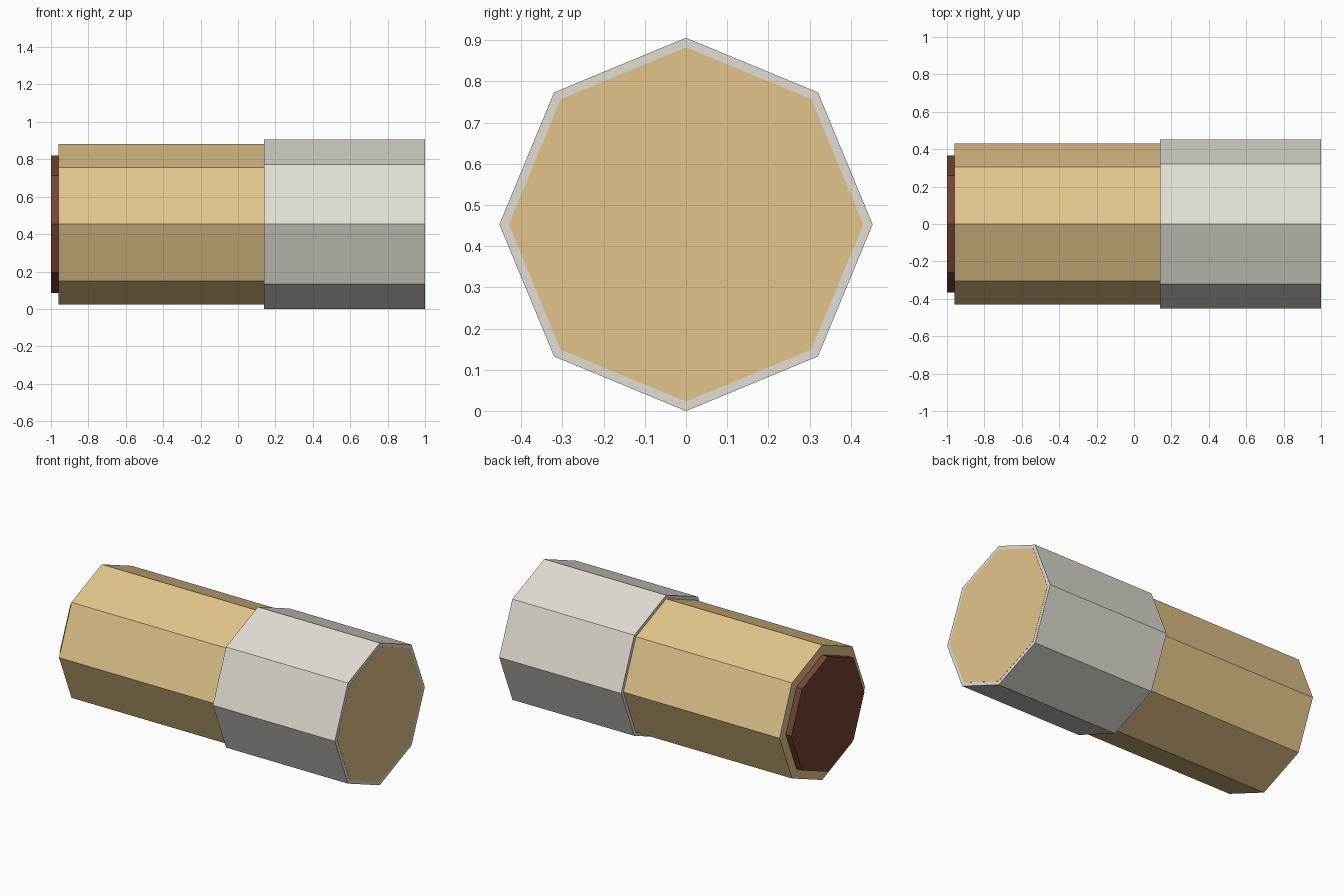
import bpy, math

if "Cube" in bpy.data.objects:
    bpy.data.objects.remove(bpy.data.objects["Cube"])

CENTRE_Z = 0.453


def material(name, rgb):
    m = bpy.data.materials.new(name)
    m.diffuse_color = (*rgb, 1.0)
    m.use_nodes = True
    m.node_tree.nodes["Principled BSDF"].inputs["Base Color"].default_value = m.diffuse_color
    return m


def octagon_bar(name, x0, x1, radius, mat):
    """Eight-sided bar along x, with a corner pointing straight up."""
    bpy.ops.mesh.primitive_cylinder_add(
        vertices=8, radius=radius, depth=x1 - x0,
        location=((x0 + x1) / 2, 0, CENTRE_Z), rotation=(0, math.pi / 2, 0))
    ob = bpy.context.object
    ob.name = name
    ob.data.materials.append(mat)
    bpy.ops.object.shade_flat()
    return ob


tan = material("tan", (0.76, 0.552, 0.25))
off_white = material("off_white", (0.753, 0.723, 0.645))
brown = material("dark_brown", (0.188, 0.061, 0.036))

# Long body, running through the sleeve to the far end
octagon_bar("body", -0.96, 1.0, 0.43, tan)
# Pale sleeve around one end, a hair short so the body's end face shows
octagon_bar("sleeve", 0.14, 0.999, 0.453, off_white)
# Thin disc on the other end
octagon_bar("end_disc", -1.0, -0.96, 0.367, brown)
